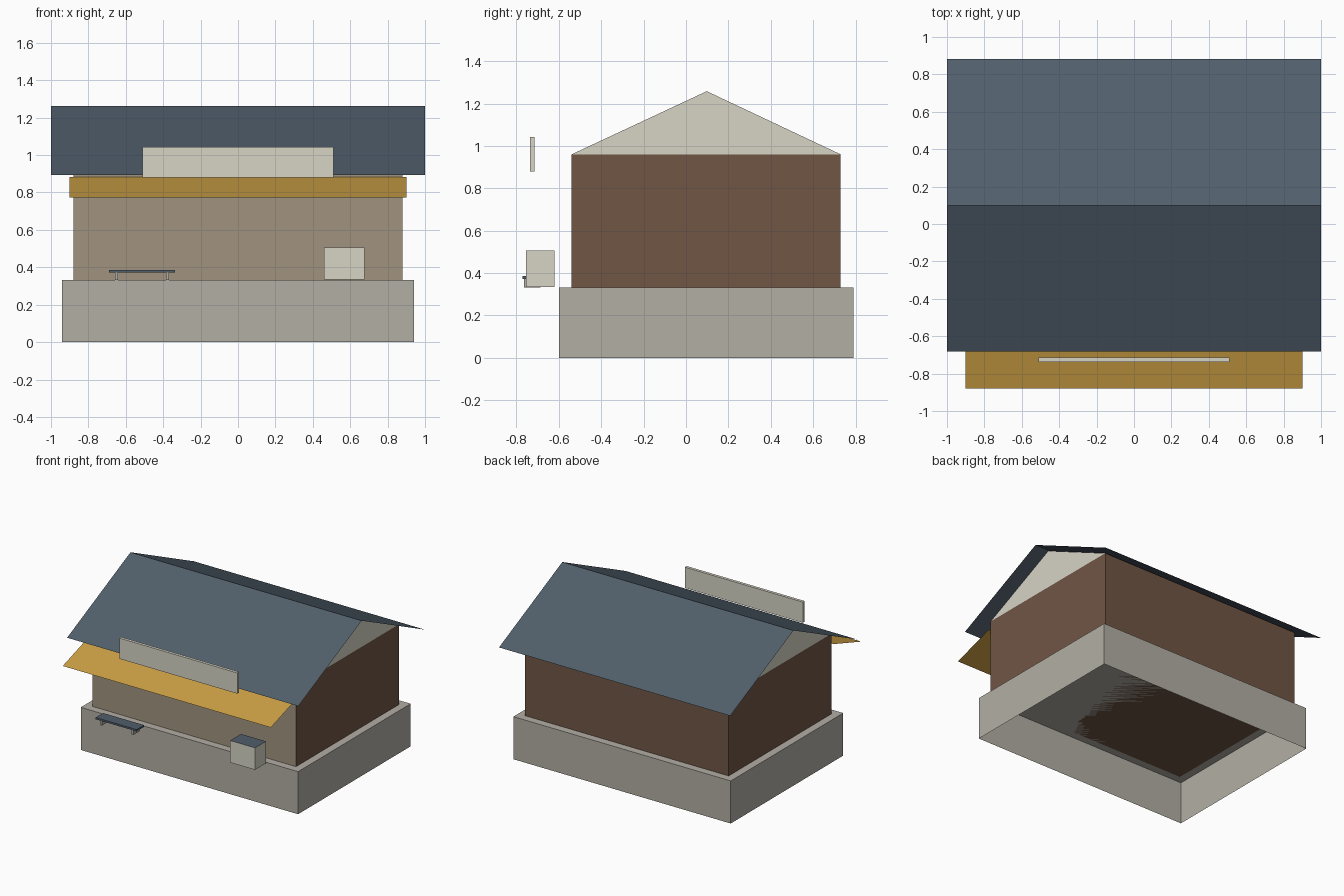
import bpy

cube = bpy.data.objects.get("Cube")
if cube:
    bpy.data.objects.remove(cube, do_unlink=True)


def material(name, colour):
    mat = bpy.data.materials.new(name)
    mat.use_nodes = True
    rgba = (*colour, 1.0)
    mat.diffuse_color = rgba
    for node in mat.node_tree.nodes:
        if node.type == 'BSDF_PRINCIPLED':
            node.inputs["Base Color"].default_value = rgba
    return mat


STONE = material("stone grey", (0.45, 0.426, 0.376))
CREAM = material("cream", (0.68, 0.66, 0.56))
BROWN = material("brown timber", (0.16, 0.093, 0.06))
TAN = material("tan plaster", (0.355, 0.295, 0.214))
SLATE = material("slate blue", (0.081, 0.112, 0.145))
OCHRE = material("ochre canvas", (0.6, 0.345, 0.057))


def make(name, verts, faces, *mats):
    mesh = bpy.data.meshes.new(name)
    mesh.from_pydata(verts, [], faces)
    for mat in mats:
        mesh.materials.append(mat)
    obj = bpy.data.objects.new(name, mesh)
    bpy.context.collection.objects.link(obj)
    return obj


def box(name, xs, ys, zs, *mats, bottom=True):
    verts = [(x, y, z) for z in zs for y in ys for x in xs]
    faces = [(4, 5, 7, 6), (0, 1, 5, 4), (1, 3, 7, 5), (3, 2, 6, 7), (2, 0, 4, 6)]
    if bottom:
        faces.append((0, 2, 3, 1))
    return make(name, verts, faces, *mats)


def paint(obj, normal, slot):
    """Give faces that point along a direction another material slot."""
    for poly in obj.data.polygons:
        if all(abs(a - b) < 0.01 for a, b in zip(poly.normal, normal)):
            poly.material_index = slot


def sheet(name, half, profile, mat):
    """Sweep a (y, z) profile line across x as a thin sheet."""
    verts = [(x, y, z) for y, z in profile for x in (-half, half)]
    faces = [(2 * i, 2 * i + 1, 2 * i + 3, 2 * i + 2) for i in range(len(profile) - 1)]
    return make(name, verts, faces, mat)


DECK, WALL_TOP, RIDGE = 0.333, 0.96, 1.262
FRONT, BACK, MID = -0.54, 0.73, 0.098

# Hollow plinth, open underneath
box("plinth", (-0.94, 0.94), (-0.6, 0.79), (0, DECK), STONE, bottom=False)

# Walls with a plastered front
walls = box("walls", (-0.88, 0.88), (FRONT, BACK), (DECK, WALL_TOP), BROWN, TAN)
paint(walls, (0, -1, 0), 1)

# Gable triangles
for side, x in (("left", 0.88), ("right", -0.88)):
    tri = (0, 1, 2) if x > 0 else (2, 1, 0)
    make("gable_" + side, [(x, FRONT, WALL_TOP), (x, BACK, WALL_TOP), (x, MID, RIDGE - 0.004)],
         [tri], CREAM)

# Roof and awning sheets
sheet("roof", 1.0, [(-0.683, 0.893), (MID + 0.002, RIDGE), (0.882, 0.893)], SLATE)
sheet("awning", 0.9, [(-0.88, 0.774), (FRONT, 0.884)], OCHRE)

# Blank sign board
box("sign_board", (-0.51, 0.51), (-0.737, -0.714), (0.88, 1.042), CREAM)

# Crate with a dark lid
crate = box("crate", (0.46, 0.675), (-0.754, -0.62), (0.335, 0.507), CREAM, SLATE)
paint(crate, (0, 0, 1), 1)

# Bench
box("bench_seat", (-0.69, -0.337), (-0.772, -0.68), (0.372, 0.386), SLATE)
for side, x in (("right", -0.65), ("left", -0.377)):
    box("bench_leg_" + side, (x - 0.008, x + 0.008), (-0.765, -0.687), (DECK, 0.372), STONE)
